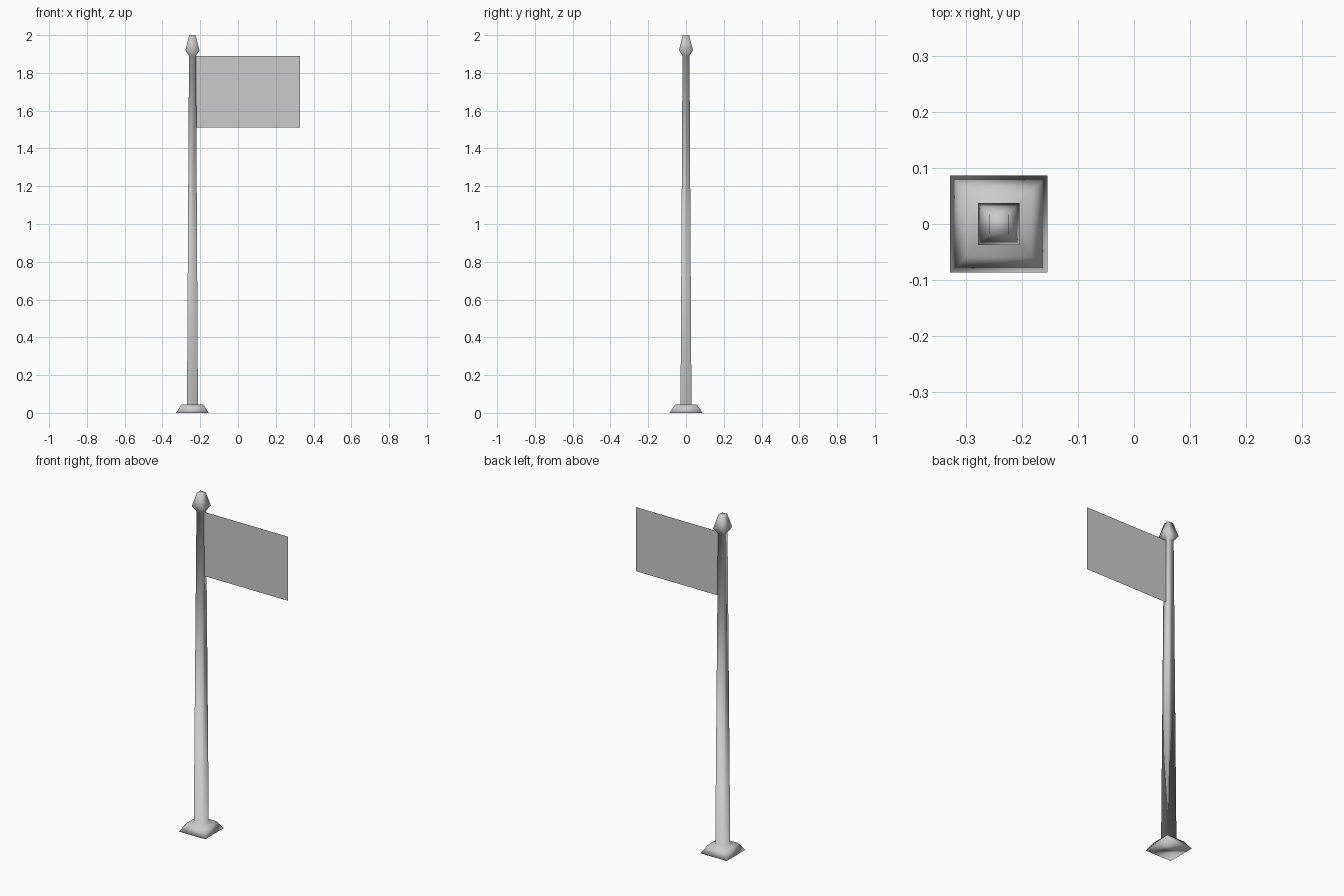
import bpy, bmesh

if "Cube" in bpy.data.objects:
    bpy.data.objects.remove(bpy.data.objects["Cube"])

POLE_X = -0.241


def square_stack(name, rings):
    """Closed four-sided loft through (half width, height) rings."""
    bm = bmesh.new()
    loops = []
    for h, z in rings:
        loops.append([bm.verts.new((sx * h, sy * h, z))
                      for sx, sy in ((-1, -1), (1, -1), (1, 1), (-1, 1))])
    for a, b in zip(loops, loops[1:]):
        for i in range(4):
            j = (i + 1) % 4
            bm.faces.new((a[i], a[j], b[j], b[i]))
    bm.faces.new(loops[0][::-1])
    bm.faces.new(loops[-1])
    for f in bm.faces:
        f.smooth = True
    me = bpy.data.meshes.new(name)
    bm.to_mesh(me)
    bm.free()
    ob = bpy.data.objects.new(name, me)
    ob.location.x = POLE_X
    bpy.context.collection.objects.link(ob)
    return ob


# Foot, tapered pole and pointed finial as one continuous smooth-shaded loft
square_stack("flagpole", [
    (0.0865, 0.0), (0.058, 0.045),
    (0.029, 0.045), (0.0185, 1.89),
    (0.037, 1.92), (0.017, 2.0),
])

# Flag: a single flat sheet attached to the pole
x0, x1, z0, z1 = -0.222, 0.327, 1.51, 1.89
flag_mesh = bpy.data.meshes.new("flag")
flag_mesh.from_pydata([(x0, 0, z0), (x1, 0, z0), (x1, 0, z1), (x0, 0, z1)],
                      [], [(0, 1, 2, 3)])
flag = bpy.data.objects.new("flag", flag_mesh)
bpy.context.collection.objects.link(flag)
